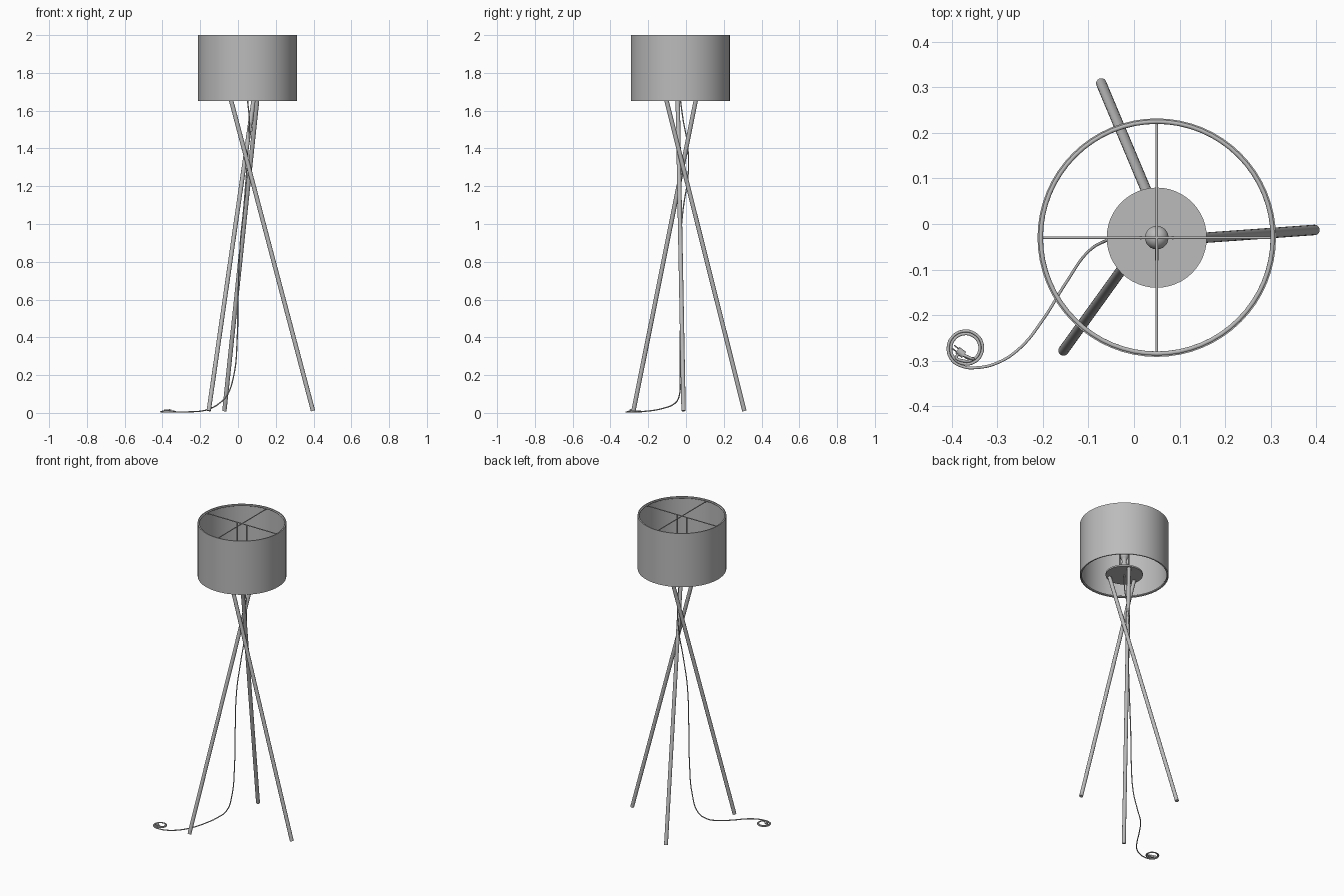
import bpy, math
from mathutils import Vector

cube = bpy.data.objects.get("Cube")
if cube:
    bpy.data.objects.remove(cube, do_unlink=True)

grey = bpy.data.materials.new("neutral_grey")
grey.use_nodes = True
grey.diffuse_color = (0.5, 0.5, 0.5, 1)
grey.node_tree.nodes["Principled BSDF"].inputs["Base Color"].default_value = (0.5, 0.5, 0.5, 1)

CX, CY = 0.05, -0.03          # lamp axis
SHADE_R, LOW, TOP = 0.262, 1.65, 2.0
PLATE_Z = 1.665


def finish(name):
    ob = bpy.context.object
    ob.name = name
    ob.data.materials.append(grey)
    bpy.ops.object.shade_smooth_by_angle(angle=math.radians(40))
    return ob


def rod(name, a, b, radius, sides=16):
    a, b = Vector(a), Vector(b)
    d = b - a
    bpy.ops.mesh.primitive_cylinder_add(vertices=sides, radius=radius, depth=d.length, location=(a + b) / 2)
    bpy.context.object.rotation_euler = d.to_track_quat('Z', 'Y').to_euler()
    return finish(name)


def ring(name, z, major, minor):
    bpy.ops.mesh.primitive_torus_add(location=(CX, CY, z), major_radius=major, minor_radius=minor,
                                     major_segments=64, minor_segments=10)
    return finish(name)


def lathe(name, profile, steps=32):
    # profile of (radius, z) points spun round the lamp axis
    verts = [(CX + r * math.cos(2 * math.pi * i / steps), CY + r * math.sin(2 * math.pi * i / steps), z)
             for r, z in profile for i in range(steps)]
    faces = [(k * steps + i, k * steps + (i + 1) % steps, (k + 1) * steps + (i + 1) % steps, (k + 1) * steps + i)
             for k in range(len(profile) - 1) for i in range(steps)]
    me = bpy.data.meshes.new(name)
    me.from_pydata(verts, [], faces)
    ob = bpy.data.objects.new(name, me)
    bpy.context.collection.objects.link(ob)
    bpy.ops.object.select_all(action='DESELECT')
    ob.select_set(True)
    bpy.context.view_layer.objects.active = ob
    return finish(name)


# Drum shade: thin wall with a wire ring at each rim
r_in = SHADE_R - 0.003
lathe("shade", [(SHADE_R, LOW), (SHADE_R, TOP), (r_in, TOP), (r_in, LOW), (SHADE_R, LOW)], 64)
ring("shade_top_ring", TOP - 0.006, r_in - 0.004, 0.005)
ring("shade_bottom_ring", LOW + 0.006, r_in - 0.004, 0.005)

# Spider bars across the top, and the two uprights carrying them
span = r_in - 0.004
rod("spider_bar_x", (CX - span, CY, TOP - 0.008), (CX + span, CY, TOP - 0.008), 0.003, 10)
rod("spider_bar_y", (CX, CY - span, TOP - 0.008), (CX, CY + span, TOP - 0.008), 0.003, 10)
for side, s in (("left", 1), ("right", -1)):
    rod(side + "_upright", (CX + s * 0.035, CY, PLATE_Z), (CX + s * 0.035, CY, TOP - 0.008), 0.004, 10)

# Round plate on the legs, with socket, bulb and a small bolt
rod("plate", (CX, CY, PLATE_Z - 0.01), (CX, CY, PLATE_Z), 0.11, 48)
rod("socket", (CX, CY, PLATE_Z), (CX, CY, PLATE_Z + 0.07), 0.018, 24)
bulb_z = PLATE_Z + 0.12
bulb = [(0.013, PLATE_Z + 0.07), (0.014, PLATE_Z + 0.085)]
bulb += [(0.026 * math.cos(math.radians(a)), bulb_z + 0.026 * math.sin(math.radians(a)))
         for a in range(-50, 91, 14)] + [(0.0005, bulb_z + 0.026)]
lathe("bulb", bulb, 24)
rod("socket_switch", (CX, CY - 0.012, PLATE_Z + 0.05), (CX, CY - 0.05, PLATE_Z + 0.05), 0.004, 10)

# Three crossing legs
legs = {"left_leg": ((0.397, -0.013), (-0.038, -0.044)),
        "back_leg": ((-0.072, 0.309), (0.102, -0.105)),
        "front_leg": ((-0.155, -0.278), (0.083, 0.053))}
for name, (foot, head) in legs.items():
    rod(name, (*foot, 0.011), (*head, PLATE_Z - 0.005), 0.0115, 20)

# Power cord: hangs from the plate, sweeps over the floor and ends in a coil
path = [(0.05, -0.03, 1.66), (0.06, -0.015, 1.55), (0.055, 0.008, 1.42), (0.045, 0.012, 1.27),
        (0.03, -0.015, 1.08), (0.012, -0.03, 0.9), (0.0, -0.03, 0.6), (-0.004, -0.03, 0.4),
        (-0.022, -0.032, 0.2), (-0.06, -0.036, 0.09), (-0.1, -0.06, 0.05), (-0.15, -0.13, 0.022),
        (-0.2, -0.21, 0.009), (-0.25, -0.272, 0.006), (-0.3, -0.305, 0.005), (-0.35, -0.316, 0.005)]
for i in range(20):
    a = math.radians(-100 - 40 * i)
    r = 0.041 - 0.0007 * i
    path.append((-0.369 + r * math.cos(a), -0.273 + r * math.sin(a), 0.005 + 0.0003 * i))
plug_at = Vector((-0.38, -0.283, 0.01))
path += [(-0.352, -0.296, 0.01), (-0.366, -0.294, 0.01), plug_at]

curve = bpy.data.curves.new("power_cord", 'CURVE')
curve.dimensions = '3D'
curve.bevel_depth = 0.0033
curve.bevel_resolution = 2
curve.resolution_u = 6
curve.use_fill_caps = True
spline = curve.splines.new('BEZIER')
spline.bezier_points.add(len(path) - 1)
for p, co in zip(spline.bezier_points, path):
    p.co = co
    p.handle_left_type = p.handle_right_type = 'AUTO'
curve.materials.append(grey)
bpy.context.collection.objects.link(bpy.data.objects.new("power_cord", curve))

# Plug with two pins
way = Vector((-0.8, 0.6, 0))
across = Vector((0.6, 0.8, 0))
rod("plug_body", plug_at - way * 0.008, plug_at + way * 0.01, 0.008, 12)
for side, s in (("left", 1), ("right", -1)):
    start = plug_at + across * 0.004 * s
    rod(side + "_plug_pin", start, start + way * 0.022, 0.0015, 8)
